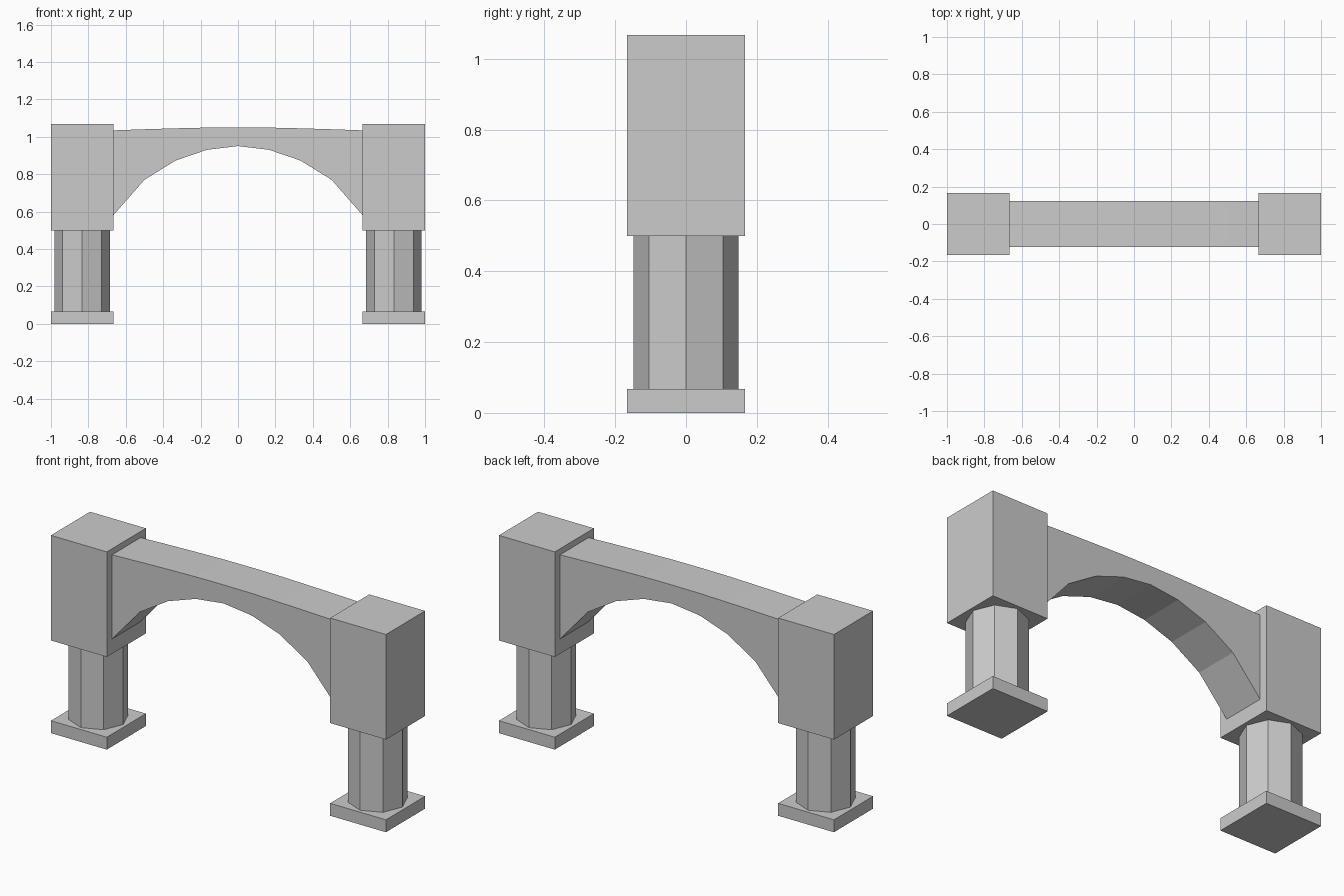
import bpy, bmesh, math

if "Cube" in bpy.data.objects:
    bpy.data.objects.remove(bpy.data.objects["Cube"])

PIER_X = 5 / 6      # pier centre
HALF = 1 / 6        # half width of plinth and block


def finish(name, bm):
    bmesh.ops.recalc_face_normals(bm, faces=bm.faces)
    mesh = bpy.data.meshes.new(name)
    bm.to_mesh(mesh)
    bm.free()
    obj = bpy.data.objects.new(name, mesh)
    bpy.context.collection.objects.link(obj)
    return obj


def prism(name, outline, axis_vec, make_point):
    """Extrude a flat outline along axis_vec."""
    bm = bmesh.new()
    face = bm.faces.new([bm.verts.new(make_point(*p)) for p in outline])
    ext = bmesh.ops.extrude_face_region(bm, geom=[face], use_keep_orig=True)
    verts = [v for v in ext["geom"] if isinstance(v, bmesh.types.BMVert)]
    bmesh.ops.translate(bm, verts=verts, vec=axis_vec)
    return finish(name, bm)


def upright(name, outline, x, z0, z1):
    return prism(name, outline, (0, 0, z1 - z0), lambda px, py: (x + px, py, z0))


square = [(-HALF, -HALF), (HALF, -HALF), (HALF, HALF), (-HALF, HALF)]
octagon = [(0.148 * math.cos(i * math.pi / 4), 0.148 * math.sin(i * math.pi / 4))
           for i in range(8)]

# Two piers: plinth, octagonal column, heavy top block
for side, sx in (("left", -1), ("right", 1)):
    upright(f"{side}_plinth", square, sx * PIER_X, 0, 0.067)
    upright(f"{side}_column", octagon, sx * PIER_X, 0.067, 0.5)
    upright(f"{side}_block", square, sx * PIER_X, 0.5, 1.067)

# Arched span: faceted underside and slightly cambered top
under = [0.95, 0.93, 0.873, 0.77, 0.58]
top = [1.05, 1.049, 1.045, 1.04, 1.034]
steps = range(-4, 5)
profile = [(i / 6, under[abs(i)]) for i in steps]
profile += [(i / 6, top[abs(i)]) for i in reversed(steps)]
prism("arch_span", profile, (0, 0.244, 0), lambda x, z: (x, -0.122, z))
